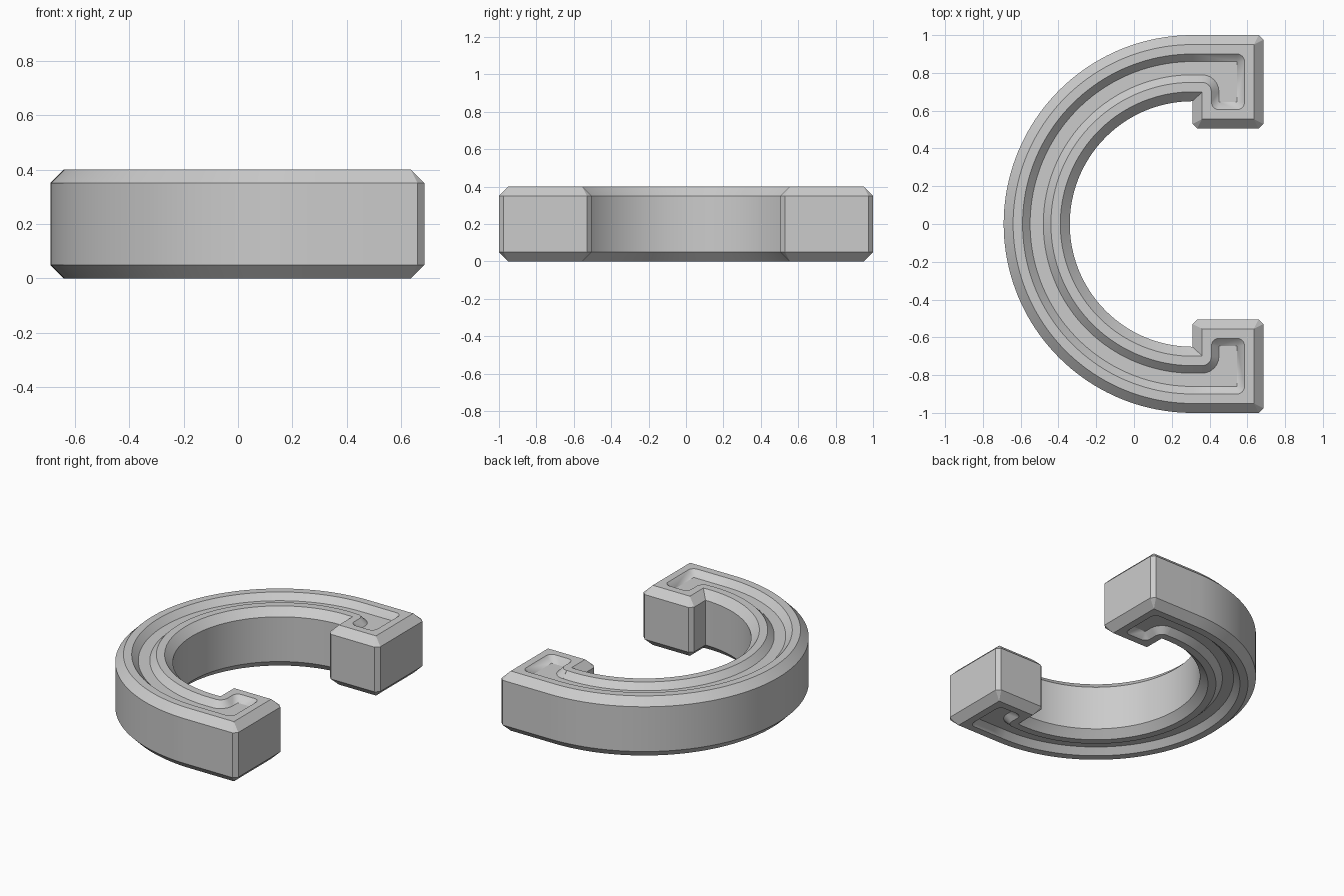
import bpy, bmesh
from math import sin, cos, acos, pi, radians
from mathutils import Matrix

cube = bpy.data.objects.get("Cube")
if cube:
    bpy.data.objects.remove(cube, do_unlink=True)

ARC_X = 0.31      # centre of the big arcs
HALF = 0.2        # half thickness
ARC_STEPS = 40
CORNER_STEPS = 6


def arc(cx, cy, r, start, end, steps):
    angles = [start + (end - start) * i / steps for i in range(steps + 1)]
    return [(cx + r * cos(a), cy + r * sin(a)) for a in angles]


def chamfer(cx, cy, r, start, end, steps):
    (ax, ay), (bx, by) = arc(cx, cy, r, start, end, 1)
    return [(ax + (bx - ax) * i / steps, ay + (by - ay) * i / steps)
            for i in range(steps + 1)]


def half_outline(outer, corners, inner_corner, inner, corner_shape):
    """Outer arc, three foot corners, inner corner, inner arc (y >= 0)."""
    points = arc(ARC_X, 0, outer, pi, pi / 2, ARC_STEPS)
    for i, (cx, cy, r) in enumerate(corners):
        start = pi / 2 * (1 - i)
        points += corner_shape(cx, cy, r, start, start - pi / 2, CORNER_STEPS)
    cx, cy, r = inner_corner
    points += arc(cx, cy, r, 0, pi / 2, CORNER_STEPS)
    points += arc(ARC_X, 0, inner, acos((cx - ARC_X) / inner), pi, ARC_STEPS)
    return points


# Outlines of the side wall, bevelled face, groove rim and groove floor
wall = half_outline(1.0, [(0.66, 0.975, 0.025), (0.66, 0.53, 0.025),
                          (0.335, 0.53, 0.025)], (0.31, 0.65, 0), 0.65, chamfer)
face = half_outline(0.95, [(0.635, 0.95, 0), (0.635, 0.555, 0),
                           (0.36, 0.555, 0)], (0.36, 0.698, 0), 0.70, arc)
hook = [(0.545, 0.86), (0.545, 0.645), (0.45, 0.645)]
rim = half_outline(0.90, [(x, y, 0.04) for x, y in hook],
                   (0.36, 0.70, 0.05), 0.75, arc)
floor = half_outline(0.86, [(x, y, 0) for x, y in hook],
                     (0.36, 0.70, 0.09), 0.79, arc)
layers = [(wall, 0), (wall, HALF - 0.05), (face, HALF), (rim, HALF),
          (floor, HALF - 0.04)]

# Skin the outlines, then mirror front to back and top to bottom
bm = bmesh.new()
rows = [[bm.verts.new((x, y, z)) for x, y in outline] for outline, z in layers]
for low, high in zip(rows, rows[1:]):
    for i in range(len(low) - 1):
        bm.faces.new((low[i], low[i + 1], high[i + 1], high[i]))
bm.faces.new(rows[-1])
bmesh.ops.remove_doubles(bm, verts=bm.verts[:], dist=0.0005)
for axis in "YZ":
    bmesh.ops.mirror(bm, geom=bm.verts[:] + bm.edges[:] + bm.faces[:],
                     matrix=Matrix.Identity(4), merge_dist=0.0005, axis=axis)
bmesh.ops.remove_doubles(bm, verts=bm.verts[:], dist=0.0005)
bmesh.ops.recalc_face_normals(bm, faces=bm.faces[:])

mesh = bpy.data.meshes.new("grooved_horseshoe")
bm.to_mesh(mesh)
bm.free()
body = bpy.data.objects.new("grooved_horseshoe", mesh)
body.location.z = HALF
bpy.context.collection.objects.link(body)

# Plain grey
grey = bpy.data.materials.new("plain_grey")
grey.use_nodes = True
colour = (0.6, 0.6, 0.6, 1)
grey.diffuse_color = colour
grey.node_tree.nodes["Principled BSDF"].inputs["Base Color"].default_value = colour
mesh.materials.append(grey)

# Smooth arcs with crisp bevels
bpy.ops.object.select_all(action="DESELECT")
body.select_set(True)
bpy.context.view_layer.objects.active = body
bpy.ops.object.shade_smooth_by_angle(angle=radians(25))
